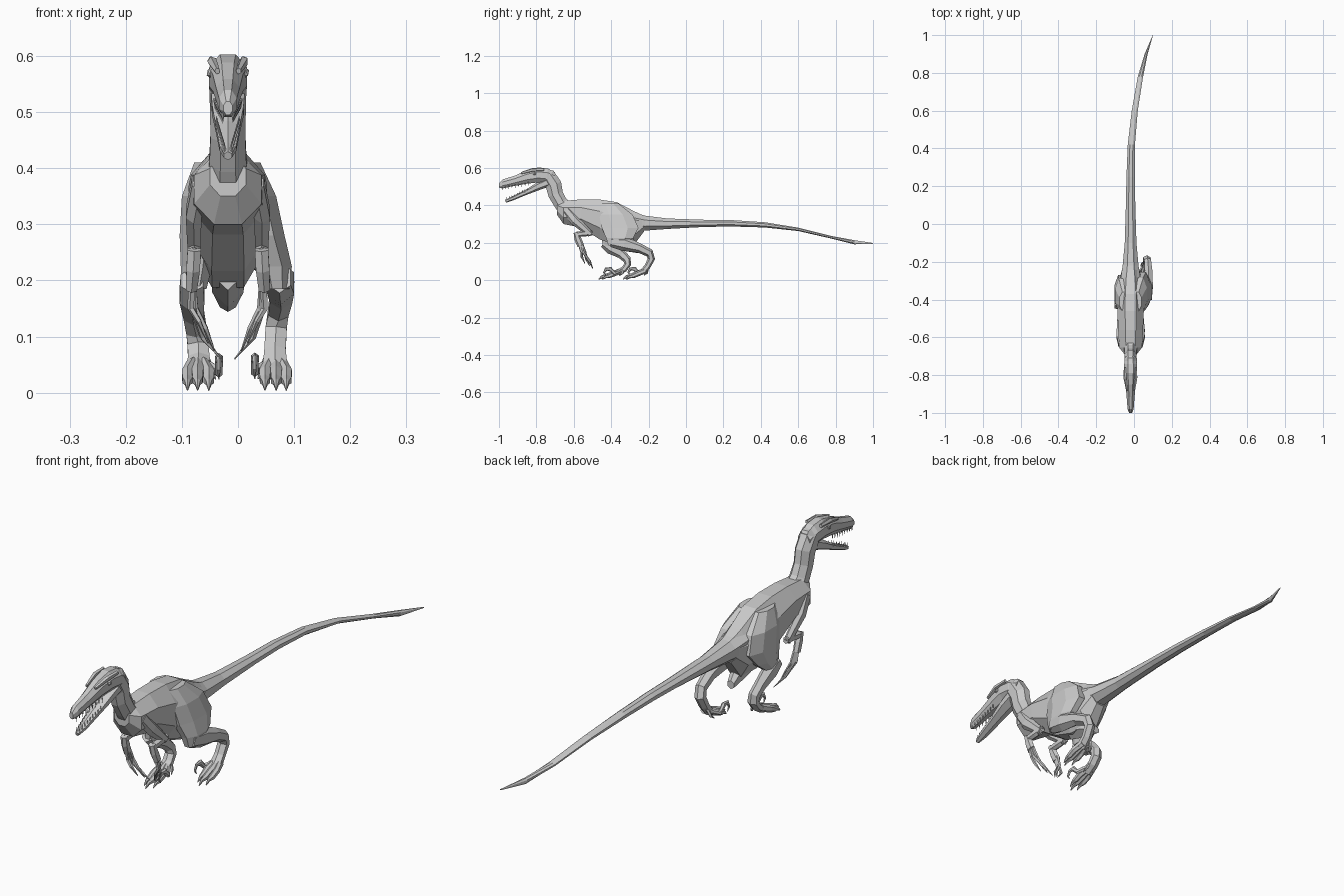
import bpy, bmesh, math
from mathutils import Vector, Matrix

CX = -0.018  # body centre line


def finish(name, bm):
    bmesh.ops.recalc_face_normals(bm, faces=bm.faces)
    me = bpy.data.meshes.new(name)
    bm.to_mesh(me)
    bm.free()
    ob = bpy.data.objects.new(name, me)
    bpy.context.collection.objects.link(ob)
    return ob


def tube(name, pts, n=6, axis=None):
    """Loft of n-sided rings; each point is x, y, z, half width, half depth."""
    bm = bmesh.new()
    rings = []
    k = 1 / math.cos(math.pi / n)
    for i, (x, y, z, a, b) in enumerate(pts):
        p0, p1 = pts[max(i - 1, 0)], pts[min(i + 1, len(pts) - 1)]
        t = Vector(axis) if axis else (Vector(p1[:3]) - Vector(p0[:3])).normalized()
        side = Vector((1, 0, 0))
        side = (side - t * side.dot(t)).normalized()
        up = t.cross(side)
        ring = []
        for j in range(n):
            w = 2 * math.pi * (j + 0.5) / n
            ring.append(bm.verts.new(Vector((x, y, z)) + side * a * k * math.cos(w) + up * b * k * math.sin(w)))
        rings.append(ring)
    for r, s in zip(rings, rings[1:]):
        for j in range(n):
            bm.faces.new((r[j], r[(j + 1) % n], s[(j + 1) % n], s[j]))
    bm.faces.new(rings[0])
    bm.faces.new(rings[-1])
    return finish(name, bm)


def mid(*rows):
    return [(CX,) + r for r in rows]


# torso
tube("torso", mid((-.69, .385, .032, .035), (-.655, .362, .06, .062), (-.56, .357, .066, .075),
                  (-.46, .324, .07, .107), (-.37, .302, .068, .115), (-.28, .278, .055, .092),
                  (-.225, .302, .042, .042)), 8, (0, 1, 0))
# pelvis wedge hanging behind the belly
tube("pelvis_wedge", mid((-.40, .24, .03, .05), (-.31, .205, .028, .045), (-.25, .16, .014, .014)), 6, (0, 1, 0))
# tail with a flattened pointed tip
tube("tail", [(CX, -.30, .315, .055, .055), (CX, -.22, .305, .042, .04), (CX, -.1, .302, .031, .028),
              (CX, .1, .304, .025, .019), (CX, .25, .304, .022, .017), (-.014, .42, .296, .019, .014),
              (.004, .6, .272, .016, .009), (.034, .78, .229, .014, .007), (.064, .9, .203, .008, .011),
              (.1, 1.0, .197, .001, .002)], 8, (0, 1, 0))
# neck
tube("neck", mid((-.625, .36, .04, .045), (-.672, .415, .033, .038), (-.697, .46, .031, .040),
                 (-.708, .51, .032, .043), (-.735, .553, .033, .042), (-.775, .563, .03, .036)), 8)
# skull and upper jaw
tube("upper_jaw_and_skull", mid((-1.0, .507, .008, .012), (-.98, .515, .016, .024), (-.915, .532, .021, .027),
                                (-.85, .552, .027, .036), (-.79, .563, .034, .040), (-.74, .558, .034, .040),
                                (-.70, .545, .026, .032)), 8, (0, 1, 0))
# lower jaw
tube("lower_jaw", mid((-.965, .422, .007, .007), (-.93, .436, .015, .009), (-.85, .472, .022, .012),
                      (-.79, .502, .028, .018), (-.735, .525, .03, .022)), 6)

# teeth
bm = bmesh.new()


def tooth(x, y, z, h, down):
    m = Matrix.Translation((x, y, z))
    if down:
        m = m @ Matrix.Rotation(math.pi, 4, 'X')
    bmesh.ops.create_cone(bm, segments=4, radius1=.0035, radius2=0, depth=h, cap_ends=True, matrix=m)


for s in (-1, 1):
    for i in range(9):
        f = i / 8
        tooth(CX + s * (.009 + .014 * f), -.983 + .14 * f, .489 + .025 * f, .02, True)
        tooth(CX + s * (.006 + .014 * f), -.958 + .11 * f, .438 + .047 * f, .018, False)
finish("teeth", bm)

for s, side in ((1, "right"), (-1, "left")):
    def X(d):
        return CX + s * d

    # brow ridge and eye
    tube(f"{side}_brow", [(X(.019), -.88, .573, .004, .005), (X(.028), -.82, .59, .007, .008),
                          (X(.03), -.76, .592, .005, .006)], 5)
    bm = bmesh.new()
    bmesh.ops.create_icosphere(bm, subdivisions=1, radius=.011, matrix=Matrix.Translation((X(.028), -.81, .57)))
    finish(f"{side}_eye", bm)

    # arm
    tube(f"{side}_upper_arm", [(X(.05), -.64, .375, .014, .022), (X(.061), -.595, .32, .014, .023),
                               (X(.06), -.51, .245, .011, .014)], 6)
    tube(f"{side}_forearm", [(X(.06), -.502, .253, .010, .012), (X(.06), -.54, .25, .012, .014),
                             (X(.06), -.585, .245, .012, .012)], 6)
    tube(f"{side}_hand", [(X(.06), -.59, .255, .012, .010), (X(.062), -.578, .22, .012, .016),
                          (X(.065), -.563, .185, .010, .016)], 6)
    # fingers with curved claws
    for i, (y, z, x) in enumerate(((-.54, .088, .035), (-.497, .06, .012), (-.515, .075, .024))):
        tube(f"{side}_finger_{i}", [(X(.063), -.572 + i * .006, .20, .006, .007),
                                    (X(.066 - .004 * i), -.558 + i * .009, .15, .005, .006),
                                    (X(.052 - .006 * i), y - .018, z + .04, .004, .006),
                                    (X(x), y, z, .001, .001)], 5)


# legs: each one has its own stride pose
def leg(side, s, thigh, shin, foot, fx):
    tube(side + "_thigh", thigh, 8, (0, 0, 1))
    tube(side + "_lower_leg", shin, 6)
    by, bz = foot
    # forward toes with claws
    for i, (dx, reach) in enumerate(((-.018, .065), (.002, .085), (.02, .068))):
        x = fx + s * dx
        tube(f"{side}_toe_{i}", [(fx + s * dx * .5, by + .012, bz + .008, .011, .013),
                                 (x, by - reach * .4, bz - .008, .010, .012),
                                 (x, by - reach * .8, .022, .009, .010),
                                 (x, by - reach - .005, .018, .005, .007),
                                 (x, by - reach - .022, .005, .001, .002)], 6)
    # raised sickle claw on the inner side
    x = fx - s * .036
    tube(side + "_sickle_claw", [(fx - s * .015, by + .01, bz + .008, .007, .008),
                                 (x, by - .022, bz - .005, .007, .009),
                                 (x, by - .045, bz + .018, .007, .010),
                                 (x, by - .068, bz + .017, .004, .008),
                                 (x, by - .078, bz - .002, .003, .005),
                                 (x, by - .068, bz - .018, .001, .001)], 6)
    # small rear toe
    tube(side + "_rear_toe", [(fx - s * .014, by + .025, bz + .02, .005, .006),
                              (fx - s * .025, by + .02, bz - .005, .004, .005),
                              (fx - s * .03, by + .005, bz - .018, .001, .001)], 5)


leg("right", 1,
    [(.015, -.41, .41, .025, .05), (.035, -.375, .35, .033, .09), (.05, -.352, .28, .033, .098),
     (.066, -.355, .225, .030, .072), (.07, -.375, .185, .022, .04)],
    [(.074, -.40, .205, .020, .024), (.076, -.33, .195, .024, .034), (.077, -.25, .172, .020, .022),
     (.072, -.195, .145, .018, .020), (.068, -.185, .115, .019, .017), (.066, -.205, .075, .019, .014),
     (.066, -.235, .04, .022, .014)],
    (-.23, .043), .066)
leg("left", -1,
    [(-.05, -.41, .41, .028, .05), (-.066, -.38, .35, .034, .09), (-.07, -.365, .28, .034, .095),
     (-.074, -.385, .225, .028, .065), (-.078, -.41, .185, .022, .036)],
    [(-.082, -.44, .20, .020, .022), (-.082, -.40, .175, .022, .032), (-.079, -.345, .14, .018, .022),
     (-.074, -.315, .11, .018, .019), (-.071, -.312, .085, .019, .016), (-.07, -.33, .06, .019, .014),
     (-.07, -.365, .038, .022, .014)],
    (-.36, .042), -.07)
